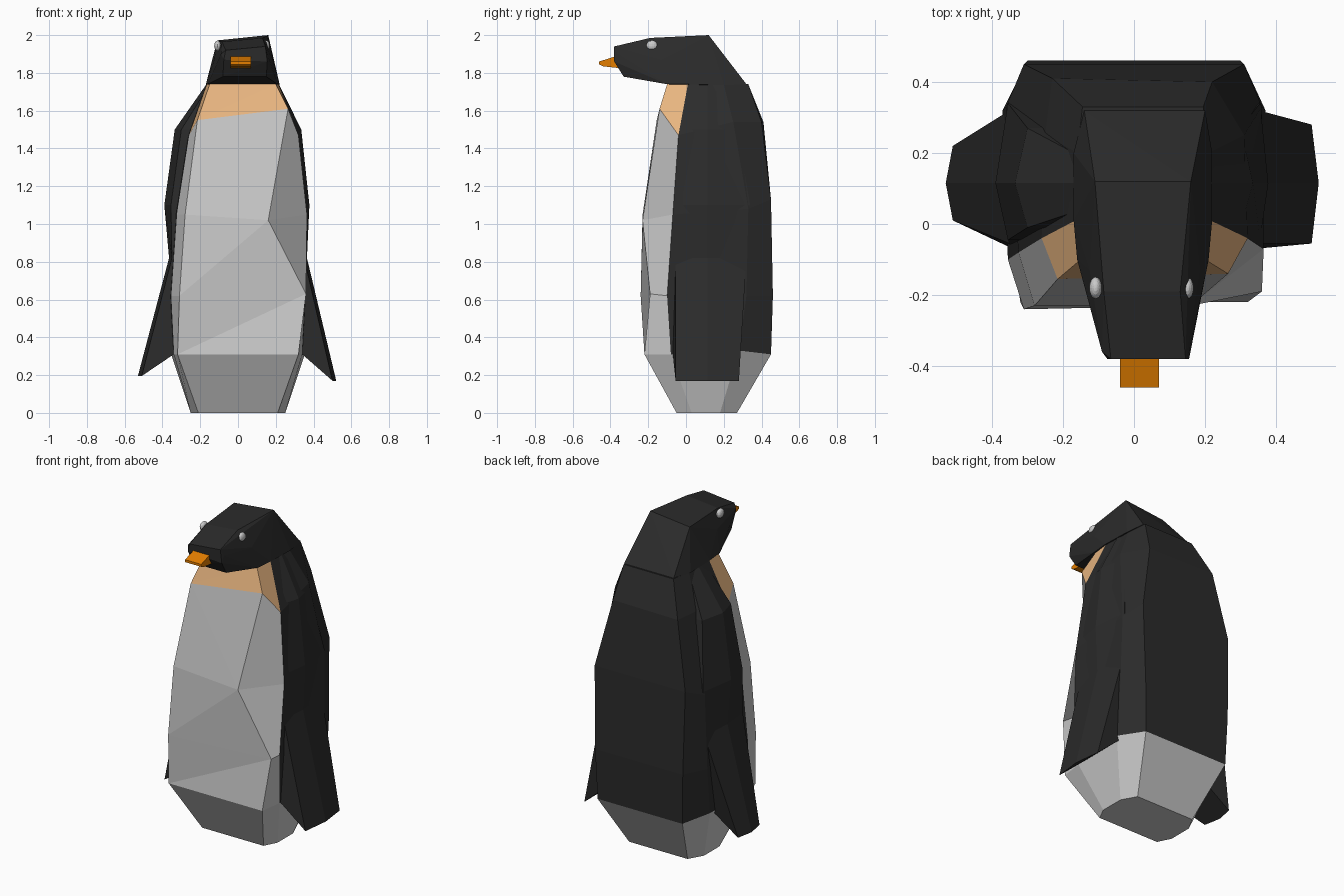
import bpy, bmesh

if "Cube" in bpy.data.objects:
    bpy.data.objects.remove(bpy.data.objects["Cube"])


def material(name, rgb):
    m = bpy.data.materials.new(name)
    m.diffuse_color = (*rgb, 1)
    m.use_nodes = True
    m.node_tree.nodes["Principled BSDF"].inputs["Base Color"].default_value = m.diffuse_color
    return m


PALE = material("pale grey", (0.8, 0.8, 0.8))
DARK = material("charcoal", (0.024, 0.024, 0.024))
PEACH = material("peach", (0.82, 0.47, 0.22))
ORANGE = material("orange", (0.78, 0.21, 0.0))


def finish(name, bm, *mats):
    bmesh.ops.recalc_face_normals(bm, faces=bm.faces[:])
    me = bpy.data.meshes.new(name)
    bm.to_mesh(me)
    bm.free()
    for m in mats:
        me.materials.append(m)
    ob = bpy.data.objects.new(name, me)
    bpy.context.collection.objects.link(ob)
    return ob


def loft(name, rings, mats, pick=lambda i, j: 0, split=None):
    bm = bmesh.new()
    vs = [[bm.verts.new(p) for p in r] for r in rings]
    n = len(rings[0])
    for i in range(len(vs) - 1):
        for j in range(n):
            k = (j + 1) % n
            f = bm.faces.new((vs[i][j], vs[i][k], vs[i + 1][k], vs[i + 1][j]))
            f.material_index = pick(i, j)
            if j == split:  # facet this column so creases meet at the chest point
                a, b = (k, j) if i == 3 else (j, k)
                bmesh.utils.face_split(f, vs[i][a], vs[i + 1][b])
    bm.faces.new(vs[0][::-1])
    top = bm.faces.new(vs[-1])
    top.material_index = pick(len(vs) - 2, 3)
    return finish(name, bm, *mats)


def hull(name, pts, mat):
    bm = bmesh.new()
    for p in pts:
        bm.verts.new(p)
    bmesh.ops.convex_hull(bm, input=bm.verts[:])
    bmesh.ops.dissolve_limit(bm, angle_limit=0.02, verts=bm.verts[:], edges=bm.edges[:])
    return finish(name, bm, mat)


# Body: half rings (front, front side, back side, back) mirrored around a centre x
half_rings = [
    (0.0, [(.21, -.05, 0), (.25, .03, 0), (.25, .18, 0), (.20, .27, 0)]),
    (0.0, [(.32, -.22, .31), (.34, -.08, .31), (.36, .28, .33), (.29, .45, .31)]),
    (0.0, [(.31, -.24, .62), (.355, -.10, .62), (.37, .32, .62), (.30, .46, .62)]),
    (0.0, [(.28, -.23, 1.05), (.365, -.07, 1.05), (.36, .33, 1.08), (.31, .45, 1.13)]),
    (.03, [(.24, -.15, 1.58), (.29, -.04, 1.47), (.28, .25, 1.54), (.22, .40, 1.54)]),
    (.025, [(.175, -.10, 1.74), (.19, .01, 1.74), (.185, .20, 1.74), (.17, .33, 1.74)]),
]
rings = [[(c + x, y, z) for x, y, z in h] + [(c - x, y, z) for x, y, z in reversed(h)]
         for c, h in half_rings]
# slight irregularities of the belly and back
rings[2][0] = (.36, -.19, .63)
rings[3][0] = (.16, -.23, 1.02)
rings[3][6] = (-.325, -.08, 1.05)
rings[4][0] = (.265, -.14, 1.61)
rings[4][7] = (-.215, -.155, 1.55)
rings[4][3] = (.22, .40, 1.54)
rings[4][4] = (-.23, .41, 1.54)


def body_colour(i, j):
    if i == 0:
        return 0
    if j in (7, 0, 6):
        return 2 if i == 4 else 0
    return 1


loft("body", rings, (PALE, DARK, PEACH), body_colour, split=7)

# Head: faceted convex form, sections of (y, z left, z right, left x, right x)
head = [(-.38, 1.92, 1.94, -.065, .145), (-.38, 1.87, 1.86, -.075, .155),
        (-.36, 1.90, 1.90, -.09, .155), (-.33, 1.78, 1.78, -.08, .15),
        (-.19, 1.965, 1.985, -.085, .13), (-.13, 1.87, 1.87, -.125, .185),
        (-.10, 1.74, 1.74, -.16, .21), (.12, 1.972, 2.0, -.11, .16),
        (.01, 1.74, 1.74, -.17, .22), (.20, 1.735, 1.735, -.17, .22),
        (.32, 1.74, 1.74, -.14, .20)]
hull("head", [p for y, za, zb, a, b in head for p in ((a, y, za), (b, y, zb))], DARK)

# Beak
beak = [(-.35, 1.895), (-.35, 1.825), (-.46, 1.86), (-.46, 1.845), (-.44, 1.835)]
hull("beak", [(x, y, z) for y, z in beak for x in (-.04, .07)], ORANGE)

# Eyes
for side, x in (("left", -.108), ("right", .15)):
    bm = bmesh.new()
    bmesh.ops.create_uvsphere(bm, u_segments=16, v_segments=10, radius=1)
    for v in bm.verts:
        v.co = (x + v.co.x * .018, -.18 + v.co.y * .031, 1.943 + v.co.z * .028)
    finish(side + "_eye", bm, PALE)


# Flippers: six-point sections, outer ridge and buried inner edge
def flipper(name, s, bulge, tip):
    tx, tz, tf, tb = tip
    sections = [  # z, edge x, ridge x, front y, back y
        (.82, .35, .365, -.055, .32), (1.10, .355, bulge, -.045, .34),
        (1.50, .30, .335, -.01, .27), (1.74, .175, .192, .04, .19)]
    out = [[(s * (tx - .02), tf, tz), (s * tx, .115, tz), (s * (tx - .02), tb, tz),
            (s * .34, tb, .31), (s * .34, .115, .31), (s * .34, -.07, .31)]]
    for z, e, o, f, b in sections:
        i = e - .08
        out.append([(s * e, f, z), (s * o, .115, z), (s * e, b, z),
                    (s * i, b, z), (s * i, .115, z), (s * i, f, z)])
    # shoulders follow the slight sideways lean of the neck
    out[-1] = [(x + .025, y, z) for x, y, z in out[-1]]
    loft(name, out, (DARK,))


flipper("right_flipper", 1, .378, (.52, .17, -.055, .28))
flipper("left_flipper", -1, .39, (.53, .195, .01, .22))
